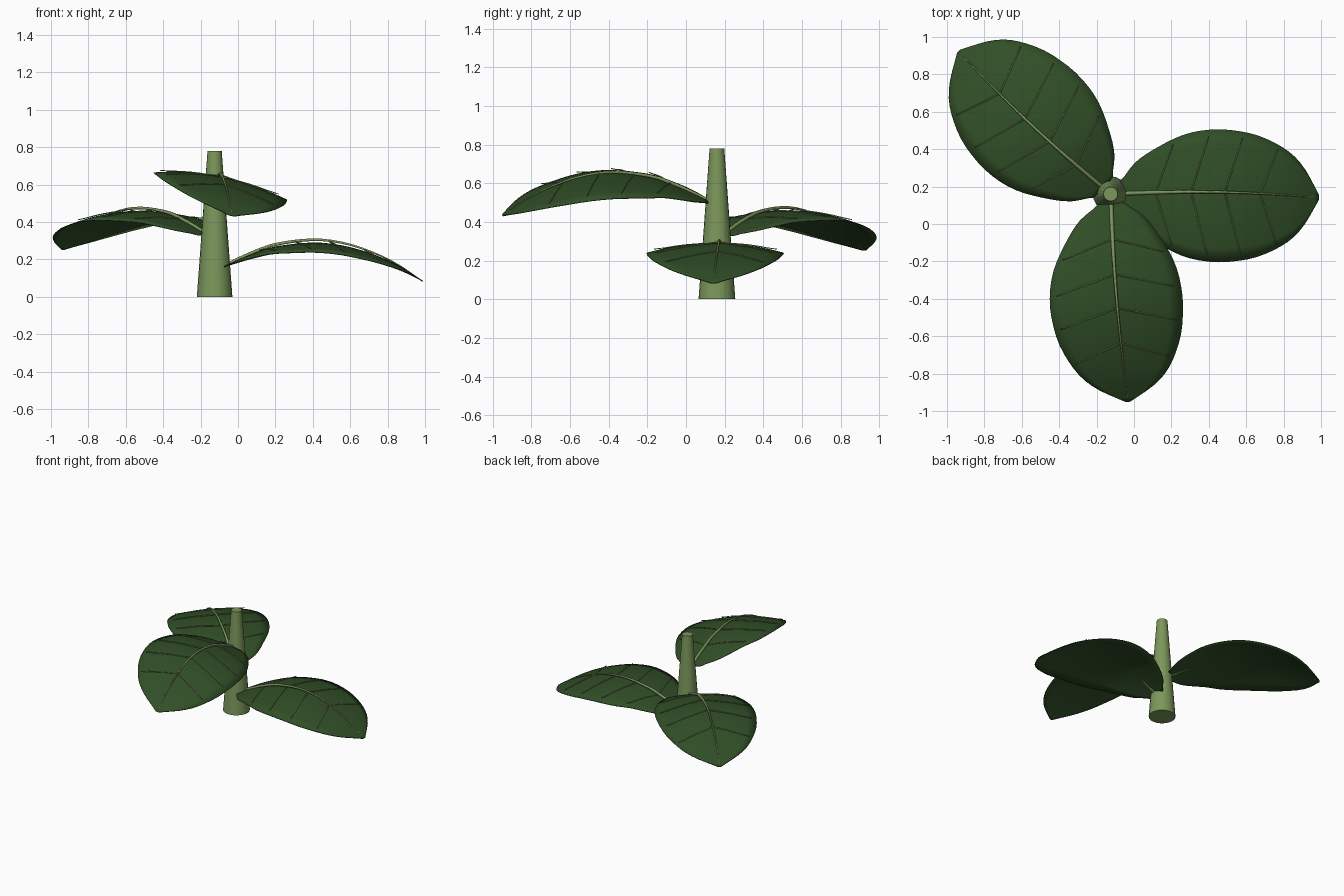
import bpy, bmesh, math
from mathutils import Vector

if "Cube" in bpy.data.objects:
    bpy.data.objects.remove(bpy.data.objects["Cube"])

CX, CY = -0.125, 0.16
LENGTH = 1.115


def material(name, col):
    m = bpy.data.materials.new(name)
    m.diffuse_color = (*col, 1)
    m.use_nodes = True
    m.node_tree.nodes["Principled BSDF"].inputs["Base Color"].default_value = m.diffuse_color
    return m


STEM = material("stem green", (0.20, 0.31, 0.105))
LEAF = material("leaf green", (0.030, 0.077, 0.020))
VEIN = material("vein green", (0.20, 0.29, 0.105))


def interp(pts, x):
    # smooth (Catmull-Rom style) interpolation through profile points
    n = len(pts)

    def slope(i):
        a, b = pts[max(i - 1, 0)], pts[min(i + 1, n - 1)]
        return (b[1] - a[1]) / (b[0] - a[0])
    x = min(max(x, pts[0][0]), pts[-1][0])
    for i in range(n - 1):
        (x0, y0), (x1, y1) = pts[i], pts[i + 1]
        if x <= x1:
            d = x1 - x0
            u = (x - x0) / d
            return ((2*u**3 - 3*u*u + 1) * y0 + (u**3 - 2*u*u + u) * d * slope(i)
                    + (3*u*u - 2*u**3) * y1 + (u**3 - u*u) * d * slope(i + 1))


# rib height and half width along the leaf
HEIGHT = [(0, -0.03), (0.125, 0.035), (0.225, 0.08), (0.325, 0.115), (0.525, 0.14),
          (0.675, 0.125), (0.825, 0.08), (0.975, 0.01), (LENGTH, -0.085)]
WIDTH = [(0, 0.02), (0.06, 0.09), (0.11, 0.165), (0.2, 0.24), (0.35, 0.325), (0.5, 0.355),
         (0.65, 0.34), (0.75, 0.305), (0.86, 0.235), (0.93, 0.15), (1, 0.012)]


def finish(name, me, mat):
    ob = bpy.data.objects.new(name, me)
    bpy.context.collection.objects.link(ob)
    me.materials.append(mat)
    for p in me.polygons:
        p.use_smooth = True
    return ob


def tube(name, paths, mat):
    # tapered round strands; each path is a list of (point, radius)
    cu = bpy.data.curves.new(name, 'CURVE')
    cu.dimensions = '3D'
    cu.bevel_depth = 1.0
    cu.bevel_resolution = 1
    cu.use_fill_caps = True
    for path in paths:
        sp = cu.splines.new('POLY')
        sp.points.add(len(path) - 1)
        for p, (co, r) in zip(sp.points, path):
            p.co = (*co, 1)
            p.radius = r
    cu.materials.append(mat)
    ob = bpy.data.objects.new(name, cu)
    bpy.context.collection.objects.link(ob)


def build_leaf(name, azimuth, base_z, bow, rib_bow, roll):
    a = math.radians(azimuth)
    fwd = Vector((math.cos(a), math.sin(a), 0))
    left = Vector((-math.sin(a), math.cos(a), 0))

    def place(s, lat, z):
        return Vector((CX, CY, base_z)) + fwd * s + left * lat + Vector((0, 0, z - roll * lat))

    def surface(s, lat, lift=0.0):
        # blade droops towards both edges
        arch = math.sin(math.pi * s / LENGTH)
        z = interp(HEIGHT, s) - 0.02 * arch - 0.05 * (lat / 0.355) ** 2
        return place(s, lat + bow * arch, z + lift)

    # blade
    bm = bmesh.new()
    rows, cols = 28, 10
    grid = []
    for i in range(rows + 1):
        t = i / rows
        t = t + 0.06 * math.sin(2 * math.pi * t) * -1  # denser near both ends
        s = 0.05 + t * (LENGTH - 0.05)
        w = interp(WIDTH, s / LENGTH)
        grid.append([bm.verts.new(surface(s, w * (2 * j / cols - 1))) for j in range(cols + 1)])
    for r0, r1 in zip(grid, grid[1:]):
        for j in range(cols):
            bm.faces.new((r0[j], r1[j], r1[j + 1], r0[j + 1]))
    bm.normal_update()
    me = bpy.data.meshes.new(name)
    bm.to_mesh(me)
    bm.free()
    ob = finish(name, me, LEAF)
    sol = ob.modifiers.new("thickness", 'SOLIDIFY')
    sol.thickness = 0.005

    # midrib, resting slightly proud of the blade
    def rib(s):
        return place(s, rib_bow * math.sin(math.pi * s / LENGTH), interp(HEIGHT, s) - 0.005)
    n = 20
    tube(name + "_midrib",
         [[(rib(0.03 + (LENGTH - 0.035) * i / n), 0.012 - 0.009 * i / n) for i in range(n + 1)]], VEIN)

    # paired side veins sweeping forward
    paths = []
    for s0 in (0.24, 0.43, 0.61, 0.80):
        for side in (-1, 1):
            s1 = s0 + 0.09
            lat = side * 0.9 * interp(WIDTH, s1 / LENGTH)
            start, end = rib(s0), surface(s1, lat, 0.012)
            path = []
            for k in range(7):
                u = k / 6
                on = surface(s0 + (s1 - s0) * u, lat * u, 0.004)
                p = start.lerp(end, u)
                p.z = max(p.z - 0.003, on.z)
                path.append((p, 0.004 - 0.0015 * u))
            paths.append(path)
    tube(name + "_side_veins", paths, VEIN)


# stem: tapered round stalk
bm = bmesh.new()
bmesh.ops.create_cone(bm, cap_ends=True, segments=20, radius1=0.095, radius2=0.038, depth=0.78)
bmesh.ops.translate(bm, vec=(CX, CY, 0.39), verts=bm.verts)
me = bpy.data.meshes.new("stem")
bm.to_mesh(me)
bm.free()
stem = finish("stem", me, STEM)
bpy.context.view_layer.objects.active = stem
stem.select_set(True)
bpy.ops.object.shade_smooth_by_angle(angle=math.radians(40))

# leaves spiral up the stem
build_leaf("lower_leaf", -0.9, 0.17, 0.0, 0.02, 0.0)
build_leaf("middle_leaf", 136.8, 0.34, 0.01, 0.02, 0.0)
build_leaf("upper_leaf", -85.2, 0.52, -0.018, -0.015, 0.2)
